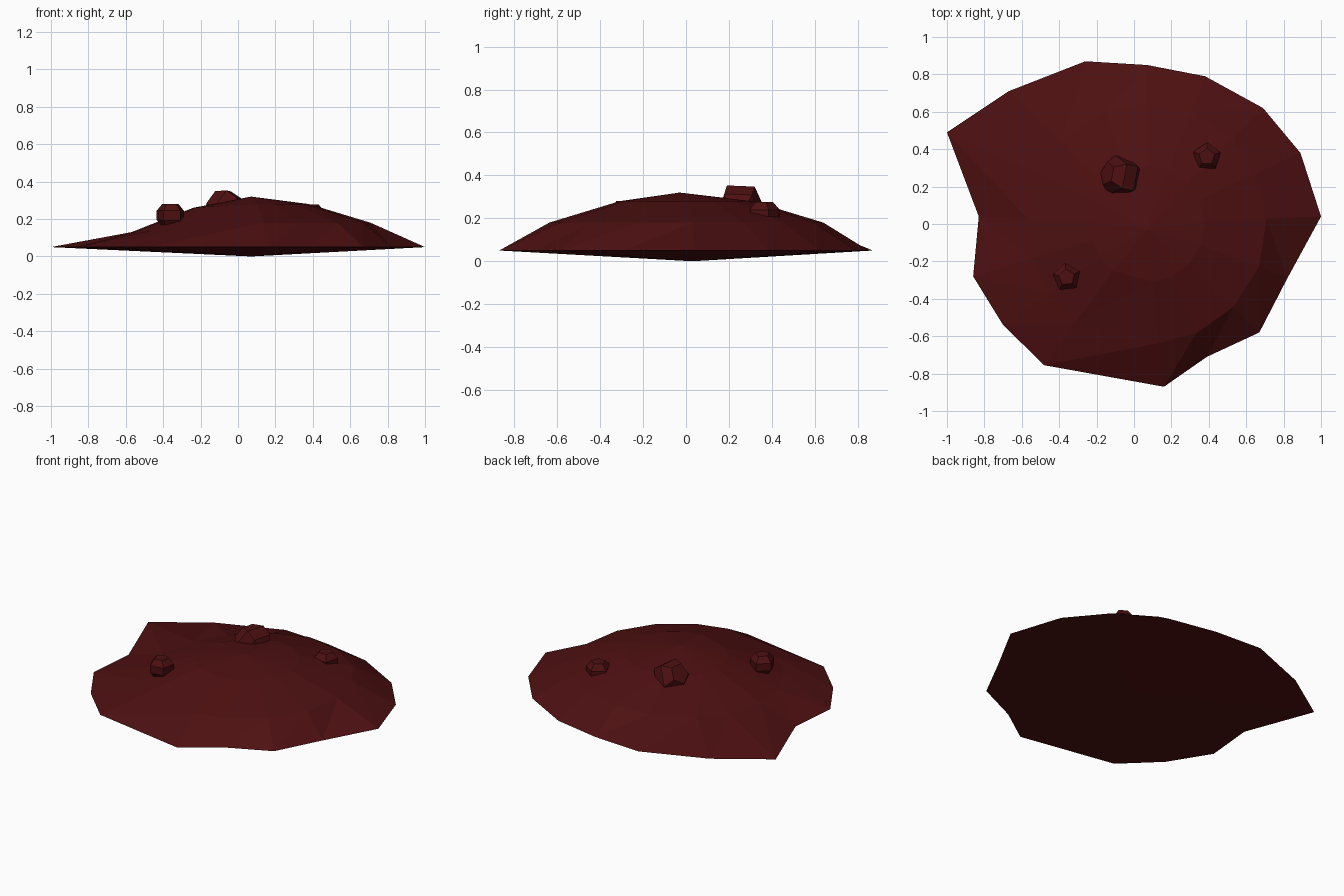
import bpy
import bmesh
from math import pi, cos, sin
from mathutils import Vector, Euler

cube = bpy.data.objects.get("Cube")
if cube:
    bpy.data.objects.remove(cube, do_unlink=True)

# One dark red used everywhere
red = bpy.data.materials.new("dark red")
red.use_nodes = True
colour = (0.075, 0.005, 0.0055, 1)
red.diffuse_color = colour
red.node_tree.nodes["Principled BSDF"].inputs["Base Color"].default_value = colour


def finish(name, bm):
    bmesh.ops.recalc_face_normals(bm, faces=bm.faces)
    mesh = bpy.data.meshes.new(name)
    bm.to_mesh(mesh)
    bm.free()
    mesh.materials.append(red)
    obj = bpy.data.objects.new(name, mesh)
    bpy.context.collection.objects.link(obj)
    return obj


def bridge(bm, lower, upper):
    count = len(lower)
    for i in range(count):
        j = (i + 1) % count
        bm.faces.new((lower[i], lower[j], upper[j]))
        bm.faces.new((lower[i], upper[j], upper[i]))


def fan(bm, ring, tip):
    for i in range(len(ring)):
        bm.faces.new((ring[i], ring[(i + 1) % len(ring)], tip))


# Mound: ragged rim, two rounder rings and a low peak, closed by a shallow cone
rim_outline = [
    (1, .04), (.89, .38), (.69, .62), (.38, .79), (.07, .85), (-.26, .87),
    (-.67, .71), (-1, .49), (-.83, .04), (-.86, -.28), (-.7, -.54),
    (-.48, -.755), (.16, -.87), (.39, -.71), (.67, -.58), (.82, -.29),
]
centre = Vector((.07, 0))


def mound_ring(bm, radius, height, left_drop):
    ring = []
    for point in rim_outline:
        direction = (Vector(point) - centre).normalized()
        spot = centre + direction * radius
        drop = left_drop * max(0, -direction.x)
        ring.append(bm.verts.new((spot.x, spot.y, height - drop)))
    return ring


bm = bmesh.new()
rim = [bm.verts.new((x, y, .05)) for x, y in rim_outline]
shoulder = mound_ring(bm, .64, .18, .05)
crown = mound_ring(bm, .31, .28, .02)
peak = bm.verts.new((.07, -.03, .32))
base_tip = bm.verts.new((.07, .03, 0))
bridge(bm, rim, shoulder)
bridge(bm, shoulder, crown)
fan(bm, crown, peak)
fan(bm, rim, base_tip)
finish("mound", bm)


# Rocks: five sided barrels with narrowed ends
def rock(name, location, radius, tilt):
    bm = bmesh.new()
    rings = []
    for width, height in ((.58, -.8), (1, -.32), (1, .32), (.58, .8)):
        rings.append([
            bm.verts.new((radius * width * cos(a), radius * width * sin(a), radius * height))
            for a in (pi / 2 + 2 * pi * i / 5 for i in range(5))
        ])
    for lower, upper in zip(rings, rings[1:]):
        for i in range(5):
            j = (i + 1) % 5
            bm.faces.new((lower[i], lower[j], upper[j], upper[i]))
    bm.faces.new(rings[0])
    bm.faces.new(rings[-1])
    obj = finish(name, bm)
    obj.location = location
    obj.rotation_euler = Euler(tilt)


rock("front_rock", (-.36, -.285, .22), .077, (0, 0, .1))
rock("back_left_rock", (.39, .36, .215), .077, (0, 0, 0))
rock("back_rock", (-.07, .255, .255), .112, (-.5, -.9, .4))
